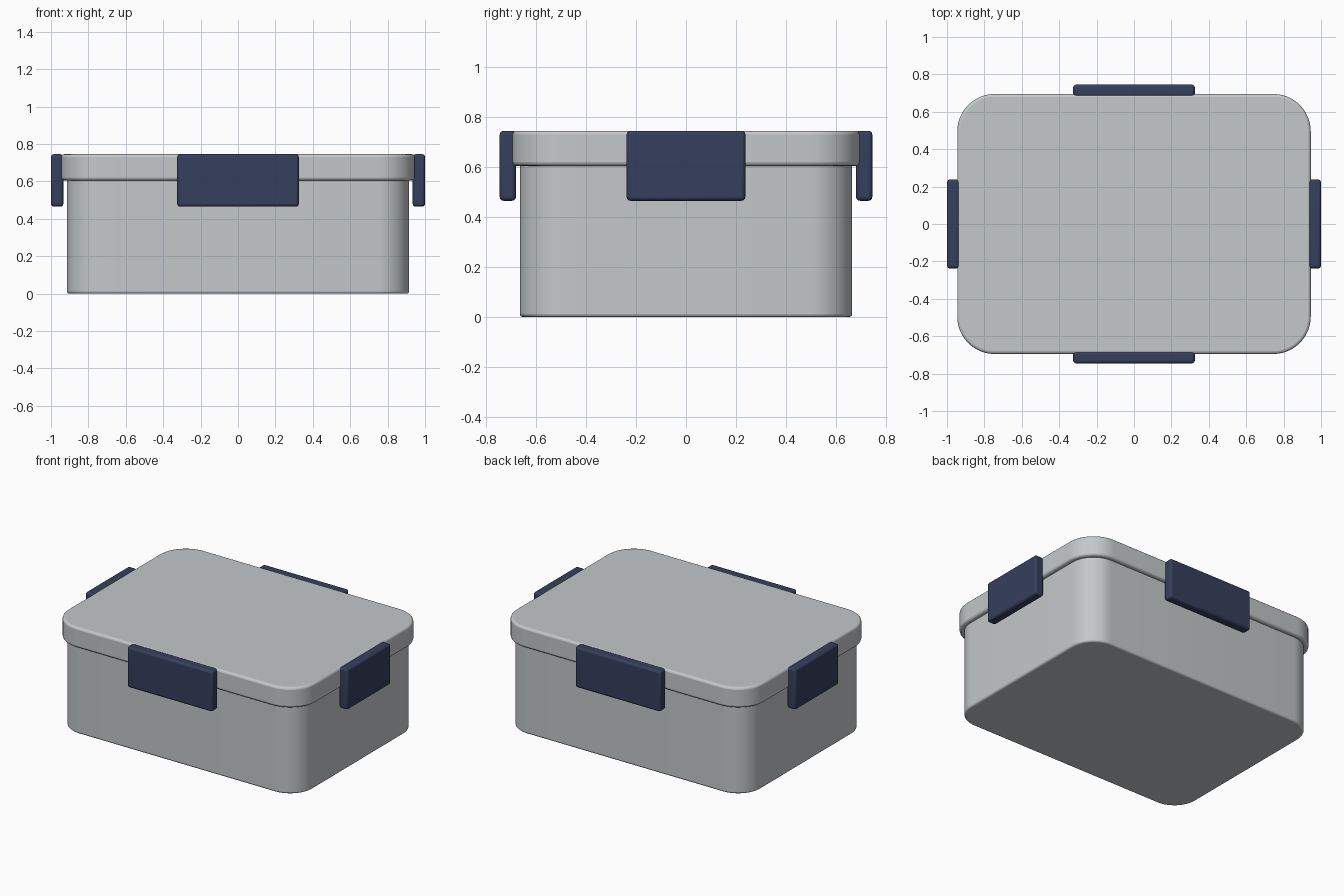
import bpy, bmesh
from math import cos, sin, pi, radians

cube = bpy.data.objects.get("Cube")
if cube:
    bpy.data.objects.remove(cube, do_unlink=True)


def make_material(name, colour):
    mat = bpy.data.materials.new(name)
    mat.use_nodes = True
    mat.diffuse_color = colour
    bsdf = next(n for n in mat.node_tree.nodes if n.type == 'BSDF_PRINCIPLED')
    bsdf.inputs["Base Color"].default_value = colour
    return mat


grey = make_material("light grey plastic", (0.55, 0.58, 0.59, 1))
navy = make_material("navy plastic", (0.036, 0.05, 0.11, 1))


def finish(bm, name, mat, bevel, segments):
    """Turn the mesh into a smooth shaded object with rounded edges."""
    bmesh.ops.recalc_face_normals(bm, faces=bm.faces)
    mesh = bpy.data.meshes.new(name)
    bm.to_mesh(mesh)
    bm.free()
    mesh.materials.append(mat)
    obj = bpy.data.objects.new(name, mesh)
    bpy.context.collection.objects.link(obj)
    mod = obj.modifiers.new("soft edges", 'BEVEL')
    mod.width = bevel
    mod.segments = segments
    mod.limit_method = 'ANGLE'
    mod.angle_limit = radians(40)
    bpy.ops.object.select_all(action='DESELECT')
    obj.select_set(True)
    bpy.context.view_layer.objects.active = obj
    bpy.ops.object.shade_smooth_by_angle(angle=radians(35))
    return obj


def rounded_box(name, half_x, half_y, radius, z0, z1, mat, bevel, steps=12):
    """Extrude a rectangle with round corners from z0 to z1."""
    bm = bmesh.new()
    outline = []
    for corner, (sx, sy) in enumerate([(1, 1), (-1, 1), (-1, -1), (1, -1)]):
        for i in range(steps + 1):
            a = (corner + i / steps) * pi / 2
            outline.append(bm.verts.new((sx * (half_x - radius) + radius * cos(a),
                                         sy * (half_y - radius) + radius * sin(a), z0)))
    base = bm.faces.new(outline)
    grown = bmesh.ops.extrude_face_region(bm, geom=[base], use_keep_orig=True)
    for v in grown["geom"]:
        if isinstance(v, bmesh.types.BMVert):
            v.co.z = z1
    return finish(bm, name, mat, bevel, 3)


def clip(name, centre, size):
    """A plain latch plate."""
    bm = bmesh.new()
    bmesh.ops.create_cube(bm, size=1)
    for v in bm.verts:
        v.co = [v.co[i] * size[i] + centre[i] for i in range(3)]
    return finish(bm, name, navy, 0.015, 3)


# Container and overhanging lid
rounded_box("container", 0.915, 0.665, 0.17, 0, 0.62, grey, 0.012)
rounded_box("lid", 0.945, 0.695, 0.2, 0.605, 0.745, grey, 0.015)

# Four latches, one on each side
for side, front_back, left_right in ((1, "back", "left"), (-1, "front", "right")):
    clip(front_back + "_clip", (0, side * 0.713, 0.605), (0.65, 0.065, 0.28))
    clip(left_right + "_clip", (side * 0.967, 0, 0.605), (0.066, 0.475, 0.28))
